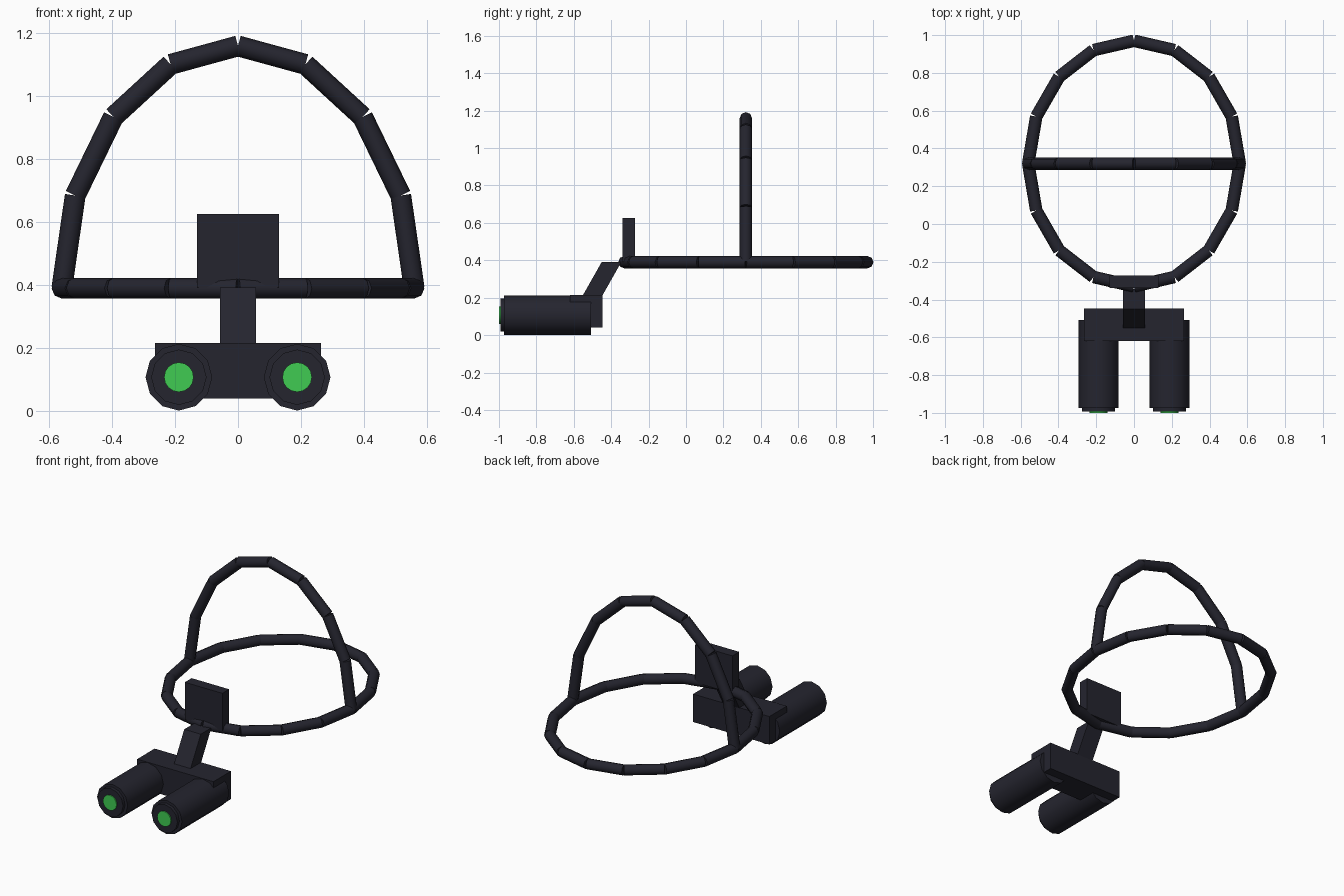
import bpy
import math
from mathutils import Vector

if "Cube" in bpy.data.objects:
    bpy.data.objects.remove(bpy.data.objects["Cube"])


def material(name, rgb):
    m = bpy.data.materials.new(name)
    m.use_nodes = True
    m.diffuse_color = (*rgb, 1)
    m.node_tree.nodes["Principled BSDF"].inputs["Base Color"].default_value = (*rgb, 1)
    return m


black = material("matte black", (0.018, 0.018, 0.028))
green = material("lens green", (0.05, 0.6, 0.085))


def rod(name, a, b, radius, sides, mat=black):
    """Capped cylinder from point a to point b."""
    a, b = Vector(a), Vector(b)
    bpy.ops.mesh.primitive_cylinder_add(
        vertices=sides, radius=radius, depth=(b - a).length, location=(a + b) / 2,
        rotation=(b - a).to_track_quat('Z', 'Y').to_euler())
    o = bpy.context.object
    o.name = name
    o.data.materials.append(mat)
    bpy.ops.object.shade_smooth_by_angle(angle=math.radians(50))
    return o


def side_prism(name, profile, half_width):
    """Extrude a four-point (y, z) profile along x."""
    verts = [(x, y, z) for x in (-half_width, half_width) for y, z in profile]
    faces = [(3, 2, 1, 0), (4, 5, 6, 7)]
    faces += [(i, (i + 1) % 4, (i + 1) % 4 + 4, i + 4) for i in range(4)]
    mesh = bpy.data.meshes.new(name)
    mesh.from_pydata(verts, [], faces)
    mesh.materials.append(black)
    o = bpy.data.objects.new(name, mesh)
    bpy.context.collection.objects.link(o)
    return o


def box_profile(y0, y1, z0, z1):
    return [(y0, z0), (y1, z0), (y1, z1), (y0, z1)]


# Head strap: straight links around an ellipse, and an arch over the top
STEPS, HALF_X, MID_Y, BAND_Z, TUBE = 16, 0.56, 0.32, 0.39, 0.033


def band_point(i):
    t = math.tau * i / STEPS
    return (HALF_X * math.cos(t), MID_Y + 0.65 * math.sin(t), BAND_Z)


def arch_point(i):
    t = math.tau * i / STEPS
    return (HALF_X * math.cos(t), MID_Y, BAND_Z + 0.77 * math.sin(t))


for i in range(STEPS):
    rod(f"head_band_link_{i + 1}", band_point(i), band_point(i + 1), TUBE, 8)
for i in range(STEPS // 2):
    rod(f"top_strap_link_{i + 1}", arch_point(i), arch_point(i + 1), TUBE, 8)

# Forehead mount, slanted arm and bridge housing
side_prism("forehead_plate", box_profile(-0.34, -0.273, 0.39, 0.625), 0.13)
side_prism("mount_arm", [(-0.553, 0.21), (-0.448, 0.21), (-0.345, 0.392), (-0.45, 0.392)], 0.057)
side_prism("bridge_housing", box_profile(-0.62, -0.447, 0.04, 0.215), 0.264)

# Twin eye tubes with stepped rims and lenses
for side, x in (("right", -0.188), ("left", 0.188)):
    z = 0.107
    rod(f"{side}_eye_tube", (x, -0.507, z), (x, -0.973, z), 0.106, 12)
    rod(f"{side}_rim", (x, -0.96, z), (x, -0.993, z), 0.088, 12)
    rod(f"{side}_lens", (x, -0.985, z), (x, -1.0, z), 0.047, 16, green)
